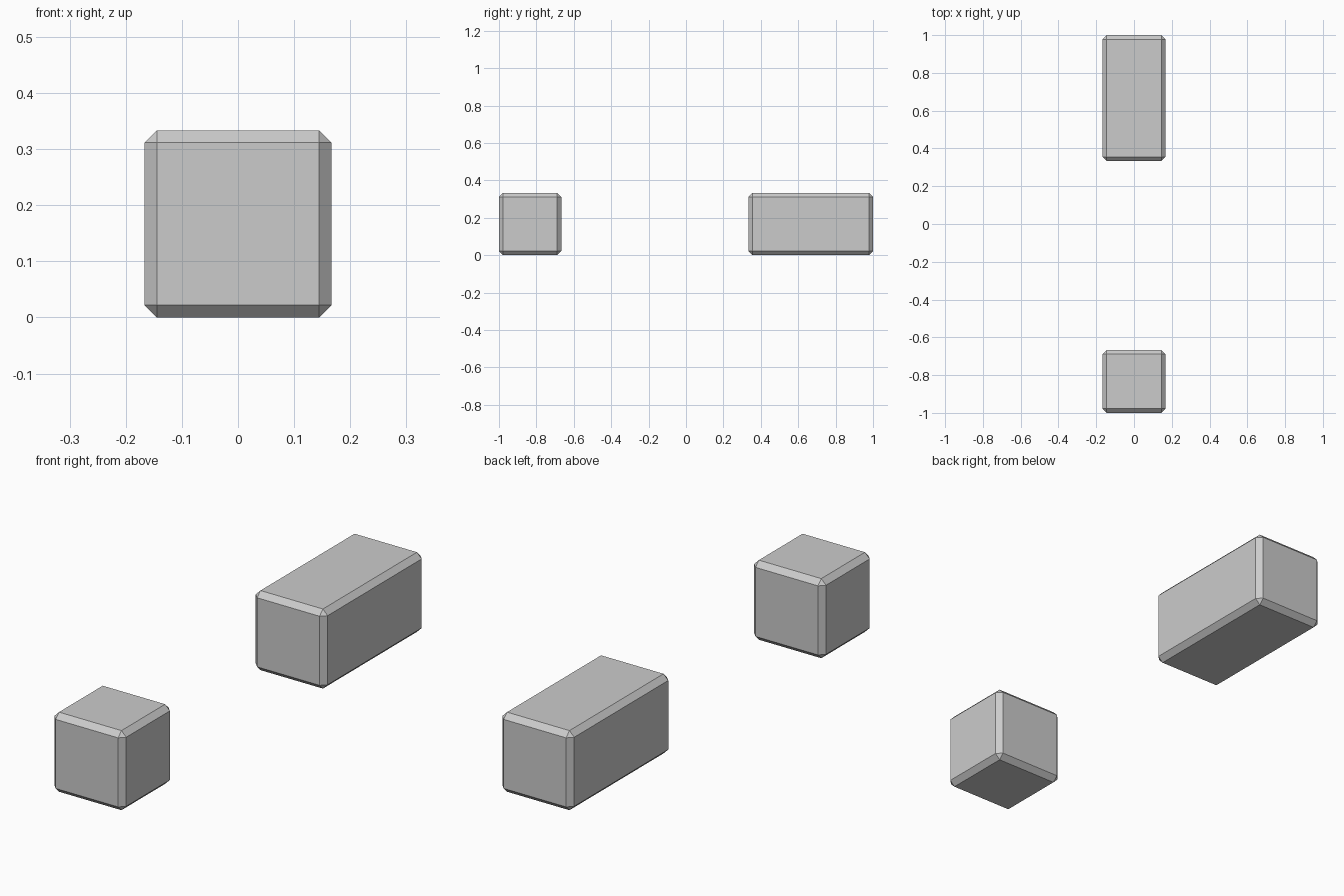
import bpy
import bmesh
from mathutils import Vector

if "Cube" in bpy.data.objects:
    bpy.data.objects.remove(bpy.data.objects["Cube"])

WIDTH = 1 / 3
CHAMFER = 0.022


def chamfered_block(name, y_min, y_max):
    """Box standing on z = 0 with every edge cut by one flat chamfer."""
    bm = bmesh.new()
    bmesh.ops.create_cube(bm, size=1.0)
    bmesh.ops.scale(bm, vec=Vector((WIDTH, y_max - y_min, WIDTH)), verts=bm.verts[:])
    bmesh.ops.bevel(bm, geom=bm.edges[:], offset=CHAMFER, offset_type='OFFSET',
                    segments=1, profile=0.5, affect='EDGES')
    bmesh.ops.recalc_face_normals(bm, faces=bm.faces[:])
    mesh = bpy.data.meshes.new(name)
    bm.to_mesh(mesh)
    bm.free()
    block = bpy.data.objects.new(name, mesh)
    block.location = (0, (y_min + y_max) / 2, WIDTH / 2)
    bpy.context.collection.objects.link(block)
    return block


# Short cube at the front, double-length block at the back
chamfered_block("front_cube_block", -1.0, -2 / 3)
chamfered_block("back_long_block", 1 / 3, 1.0)
